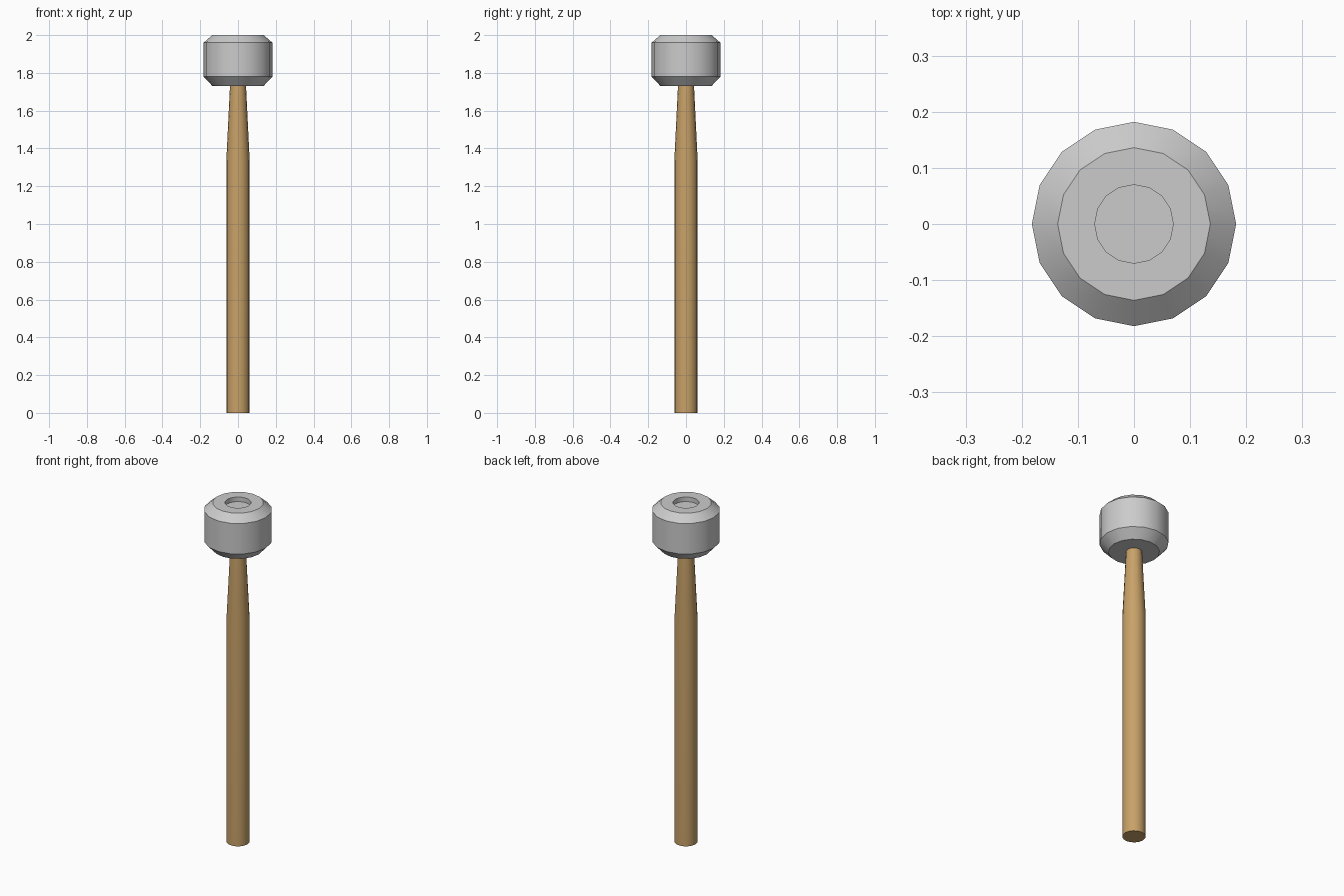
import bpy, bmesh, math

if "Cube" in bpy.data.objects:
    bpy.data.objects.remove(bpy.data.objects["Cube"])


def lathe(name, profile, sides, color=None):
    """Revolve (radius, z) points around z, capping both ends."""
    bm = bmesh.new()
    rings = []
    for r, z in profile:
        rings.append([bm.verts.new((r * math.cos(2 * math.pi * i / sides),
                                    r * math.sin(2 * math.pi * i / sides), z))
                      for i in range(sides)])
    for low, high in zip(rings, rings[1:]):
        for i in range(sides):
            j = (i + 1) % sides
            bm.faces.new((low[i], low[j], high[j], high[i]))
    bm.faces.new(rings[0][::-1])
    bm.faces.new(rings[-1])
    mesh = bpy.data.meshes.new(name)
    bm.to_mesh(mesh)
    bm.free()
    obj = bpy.data.objects.new(name, mesh)
    bpy.context.collection.objects.link(obj)
    if color:
        mat = bpy.data.materials.new(name + "_material")
        mat.diffuse_color = color
        mat.use_nodes = True
        mat.node_tree.nodes["Principled BSDF"].inputs["Base Color"].default_value = mat.diffuse_color
        mesh.materials.append(mat)
    bpy.ops.object.select_all(action='DESELECT')
    obj.select_set(True)
    bpy.context.view_layer.objects.active = obj
    bpy.ops.object.shade_smooth_by_angle(angle=math.radians(30))
    return obj


# Wooden handle, tapering towards the head
lathe("handle", [(0.062, 0), (0.062, 1.33), (0.042, 1.74)], 16,
      (0.58, 0.36, 0.14, 1))

# Chamfered metal head with a shallow round recess in the top
lathe("head", [(0.135, 1.73), (0.182, 1.78), (0.182, 1.96), (0.136, 2.0),
               (0.07, 2.0), (0.07, 1.973)], 16)
